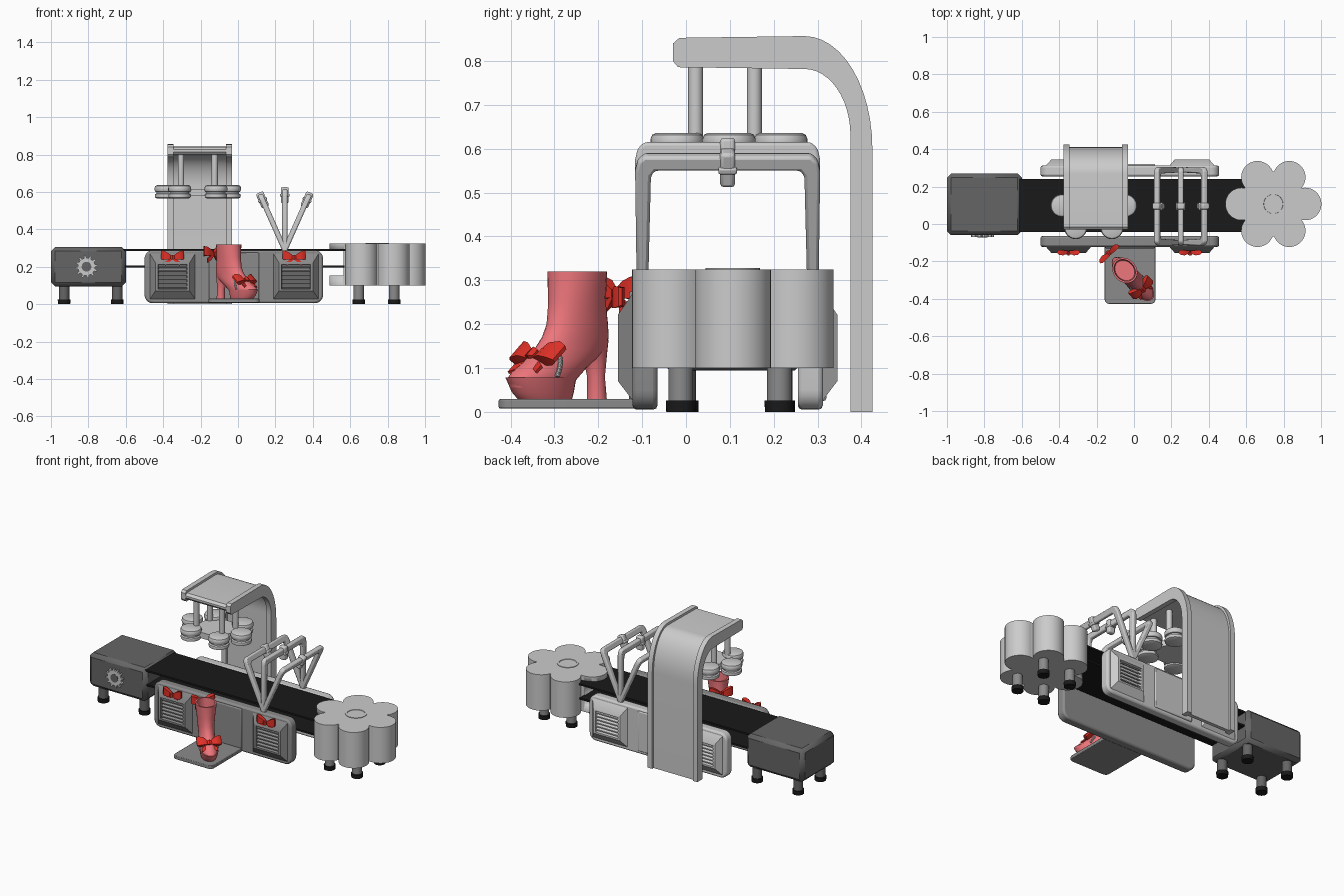
import bpy, bmesh
from math import sin, cos, pi, radians
from mathutils import Matrix, Vector, Euler

if "Cube" in bpy.data.objects:
    bpy.data.objects.remove(bpy.data.objects["Cube"])

def mat(name, *c):
    m = bpy.data.materials.new(name)
    m.diffuse_color = (*c, 1)
    m.use_nodes = True
    m.node_tree.nodes["Principled BSDF"].inputs["Base Color"].default_value = m.diffuse_color
    return m

DARK = mat("dark_grey", .13, .13, .13)
MID = mat("mid_grey", .26, .26, .26)
BLACK = mat("black", .01, .01, .01)
PINK = mat("pink", .85, .18, .2)
RED = mat("red", .75, .03, .02)

def finish(bm, name, m=None, bevel=0, seg=2, M=None, angle=35):
    bmesh.ops.recalc_face_normals(bm, faces=bm.faces)
    if M is not None:
        bm.transform(M)
    me = bpy.data.meshes.new(name)
    bm.to_mesh(me)
    bm.free()
    o = bpy.data.objects.new(name, me)
    bpy.context.collection.objects.link(o)
    if m:
        me.materials.append(m)
    bpy.ops.object.select_all(action='DESELECT')
    o.select_set(True)
    bpy.context.view_layer.objects.active = o
    bpy.ops.object.shade_smooth_by_angle(angle=radians(angle))
    if bevel:
        b = o.modifiers.new("bevel", 'BEVEL')
        b.width, b.segments, b.limit_method = bevel, seg, 'ANGLE'
    return o

def add_loft(bm, rings):
    vs = [[bm.verts.new(p) for p in r] for r in rings]
    for a, b in zip(vs, vs[1:]):
        for i in range(len(a)):
            j = (i + 1) % len(a)
            bm.faces.new((a[i], a[j], b[j], b[i]))
    bm.faces.new(vs[0])
    bm.faces.new(vs[-1])

def loft(name, rings, m=None, **k):
    bm = bmesh.new()
    add_loft(bm, rings)
    return finish(bm, name, m, **k)

def prism(name, pts, a, b, axis, m=None, **k):
    place = {'x': lambda p, t: (t, *p), 'y': lambda p, t: (p[0], t, p[1]), 'z': lambda p, t: (*p, t)}[axis]
    return loft(name, [[place(p, t) for p in pts] for t in (a, b)], m, **k)

def box(name, x0, x1, y0, y1, z0, z1, m=None, **k):
    return prism(name, [(x0, y0), (x1, y0), (x1, y1), (x0, y1)], z0, z1, 'z', m, **k)

def lathe(name, x, y, prof, m=None, n=28, **k):
    return loft(name, [[(x + r * cos(2 * pi * i / n), y + r * sin(2 * pi * i / n), z)
                        for i in range(n)] for r, z in prof], m, **k)

def rounded(x0, x1, z0, z1, r, n=5):
    pts = []
    for cx, cz, a in ((x1 - r, z1 - r, 0), (x0 + r, z1 - r, 90), (x0 + r, z0 + r, 180), (x1 - r, z0 + r, 270)):
        pts += [(cx + r * cos(radians(a + 90 * i / n)), cz + r * sin(radians(a + 90 * i / n))) for i in range(n + 1)]
    return pts

def leg(name, x, y, m=None):
    lathe(name, x, y, [(.028, .02), (.028, .12)], m)
    lathe(name + "_pad", x, y, [(.033, 0), (.034, .026)], BLACK)

# motor box with gear emblem
box("motor_box", -1, -.6, -.06, .27, .095, .305, DARK, bevel=.022, seg=1)
for x in (-.93, -.645):
    for y in (-.005, .215):
        leg("motor_leg", x, y, DARK)
gear = [(-.81 + r * cos(2 * pi * (i + d) / 12), .2 + r * sin(2 * pi * (i + d) / 12))
        for i in range(12) for r, d in ((.047, 0), (.061, .15), (.061, .4), (.047, .55))]
prism("gear", gear, -.07, -.055, 'y')
prism("gear_hub", [(-.81 + .026 * cos(a * pi / 10), .2 + .026 * sin(a * pi / 10)) for a in range(20)],
      -.072, -.06, 'y', DARK)

# conveyor belt, upper and lower run
box("belt_top", -.62, .6, -.043, .24, .284, .295, BLACK)
box("belt_bottom", -.62, .57, -.043, .24, .195, .206, BLACK)

# flower shaped end housing with slot for the belt
FX, FY = .745, .107
out = []
for k in range(6):
    c = k * 60
    out += [(FX + .17 * cos(radians(c)) + .087 * cos(radians(c + a)),
             FY + .17 * sin(radians(c)) * .97 + .087 * sin(radians(c + a))) for a in range(-100, 101, 10)]
flower = prism("flower_housing", out, .1, .325, 'z')
cut = box("slot_cutter", .4, .565, -.1, .3, .152, .283)
cut.hide_render = True
cut.hide_viewport = True
bo = flower.modifiers.new("slot", 'BOOLEAN')
bo.object, bo.operation, bo.solver = cut, 'DIFFERENCE', 'EXACT'
lathe("flower_centre", FX, FY, [(.062, .31), (.062, .328), (.052, .328), (.05, .322)])
for x in (.645, .835):
    for y in (-.012, .213):
        leg("flower_leg", x, y, MID)

# side panels with louvred vents (front and mirrored back)
def rect(cx, hw, z0, z1, y):
    return [(cx - hw, y, z0), (cx + hw, y, z0), (cx + hw, y, z1), (cx - hw, y, z1)]

for side, y_in, y_out, s, m in (("front", -.065, -.122, -1, MID), ("back", .255, .312, 1, None)):
    prism(side + "_panel", rounded(-.5, .455, .005, .288, .045), y_in, y_out, 'y', m, bevel=.01)
    box(side + "_panel_centre", -.155, .113, *sorted((y_out - s * .01, y_out + s * .008)), .025, .275, m, bevel=.006)
    for cx in (-.35, .31):
        loft(side + "_vent_frame", [rect(cx, .125, .02, .277, y_out - s * .005), rect(cx, .092, .07, .222, y_out + s * .033),
                                    rect(cx, .078, .08, .212, y_out + s * .033), rect(cx, .072, .085, .207, y_out + s * .005)], m)
        for i in range(6):
            z = .096 + i * .021
            prism(side + "_vent_slat", [(y_out + s * .003, z + .008), (y_out + s * .028, z - .006),
                                        (y_out + s * .028, z + .001), (y_out + s * .003, z + .014)],
                  cx - .076, cx + .076, 'x', m)

# curved overhead arm: two rails and a recessed sheet
def arch(d):
    A = [i * pi / 24 for i in range(13)]
    o = [(.27 + (.155 - d) * cos(a), .6 + (.257 - d) * sin(a)) for a in A]
    i = [(.27 + (.105 + d) * cos(a), .63 + (.152 + d) * sin(a)) for a in A]
    tip = [(-.015, .853 - d), (-.03, .84 - d), (-.03, .8 + d), (-.018, .786 + d)]
    return [(.425 - d, 0)] + o + tip + i[::-1] + [(.375 + d, 0)]

prism("arm_rail_left", arch(0), -.376, -.345, 'x')
prism("arm_rail_right", arch(0), -.063, -.032, 'x')
prism("arm_sheet", arch(.014), -.35, -.058, 'x')

# hanging press head
HX, HY = -.215, .098
for x in (-.305, -.125):
    for y in (.022, .156):
        lathe("press_rod", x, y, [(.017, .6), (.017, .815)], n=20)
lathe("press_hub", HX, HY, [(.125, .578), (.125, .615)], n=6)
for px, py in ((.17, 0), (-.17, 0), (.097, .118), (-.097, .118), (.097, -.118), (-.097, -.118)):
    lathe("press_pad", HX + px, HY + py,
          [(.05, .566), (.058, .57), (.06, .579), (.058, .588), (.05, .592), (.05, .599), (.057, .601),
           (.061, .609), (.061, .622), (.057, .632), (.048, .636)])

# three fanned gate frames pivoting above the belt
L = .325
half = [(.207, -.03), (.211, L - .04), (.205, L - .014), (.19, L)]
inner = [(.165, L - .037), (.175, L - .05), (.182, -.03)]
u = [(a, z) for a, z in half + [(-a, z) for a, z in half[::-1]]]
u += [(-a, z) for a, z in inner[::-1]] + inner
for nm, ang in (("left", -24), ("middle", 0), ("right", 24)):
    M = Matrix.Translation((.25, .095, .29)) @ Matrix.Rotation(radians(ang), 4, 'Y')
    prism(nm + "_gate_frame", u, -.014, .014, 'x', bevel=.007, M=M)
    box(nm + "_gate_clip", -.021, .021, -.017, .017, L - .075, L + .01, bevel=.008, M=M)
    box(nm + "_gate_clip_rim", -.025, .025, -.021, .021, L - .04, L - .025, bevel=.004, M=M)

# display plate
prism("display_plate", rounded(-.157, .115, -.427, -.1, .025), .008, .029, 'z', MID, bevel=.003)

# high heeled boot, local x runs heel to toe
BOOT = Matrix.Translation((-.1, -.195, 0)) @ Matrix.Rotation(radians(-46.4), 4, 'Z')

def slices(rows, n=28):
    return [[((a + b) / 2 + (b - a) / 2 * cos(2 * pi * i / n), w * sin(2 * pi * i / n), z + t * cos(2 * pi * i / n))
             for i in range(n)] for a, b, w, z, t in rows]

loft("boot", slices([(.10, .275, .047, .056, 0), (.085, .284, .05, .075, 0), (.055, .27, .05, .095, -.005),
                     (.02, .235, .047, .118, -.005), (-.008, .2, .045, .143, 0), (-.016, .175, .046, .17, 0),
                     (-.012, .158, .049, .2, 0), (-.002, .15, .053, .25, 0), (0, .147, .06, .3, 0),
                     (0, .146, .062, .32, 0), (.01, .136, .052, .32, 0), (.015, .132, .048, .26, 0)]),
     PINK, M=BOOT, angle=50)
loft("boot_platform", slices([(.1, .25, .043, .029, 0), (.095, .268, .048, .045, 0), (.088, .287, .053, .078, 0)]),
     PINK, M=BOOT)
loft("boot_heel", slices([(-.012, .034, .022, .029, 0), (-.006, .034, .021, .08, 0), (-.012, .05, .028, .14, 0),
                          (-.014, .075, .036, .165, 0)], 20), PINK, M=BOOT)
bm = bmesh.new()
n = 24
for i in range(n):
    a = pi * i / (n - 1)
    p = Vector((.185 - .03 * sin(a), .053 * cos(a), .085 + .058 * sin(a)))
    bmesh.ops.create_icosphere(bm, subdivisions=1, radius=.007, matrix=Matrix.Translation(p))
finish(bm, "boot_bead_strap", M=BOOT)

# ribbon bows
def bow(name, loc, rot, s=1):
    bm = bmesh.new()
    def strip(rows):
        add_loft(bm, [[(x, y - hy, z - hz), (x, y - hy, z + hz), (x, y + hy, z + hz * .9), (x, y + hy, z - hz * .9)]
                      for x, y, z, hy, hz in rows])
    for d in (-1, 1):
        strip([(d * .004, 0, 0, .008, .009), (d * .03, -.004, .008, .014, .02), (d * .052, -.002, .012, .012, .025),
               (d * .062, 0, .013, .004, .022)])
        strip([(d * .002, .004, -.004, .004, .006), (d * .018, .002, -.02, .004, .011), (d * .04, 0, -.034, .003, .011)])
    strip([(-.011, -.008, 0, .007, .009), (0, -.009, 0, .011, .013), (.011, -.008, 0, .007, .009)])
    M = Matrix.Translation(loc) @ Euler([radians(a) for a in rot]).to_matrix().to_4x4() @ Matrix.Scale(s, 4)
    finish(bm, name, RED, M=M)

bow("left_panel_bow", (-.35, -.15, .25), (0, 0, 0))
bow("right_panel_bow", (.3, -.15, .25), (0, 0, 0))
bow("toe_bow", (.042, -.345, .122), (-50, 0, 43.6), 1.15)
bow("heel_bow", (-.132, -.16, .27), (0, 0, 223.6), 1.1)
